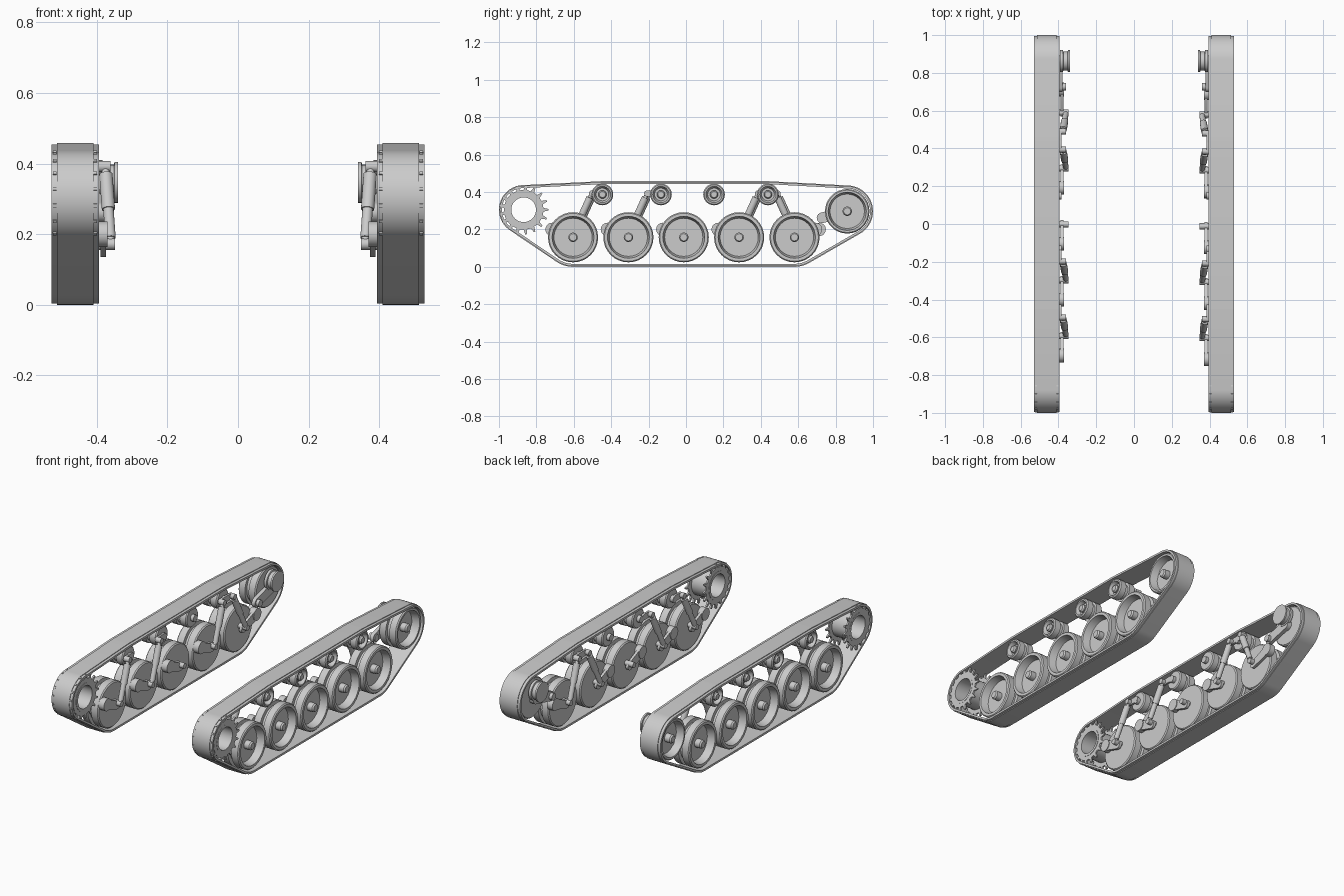
import bpy, bmesh
from math import pi, sin, cos
from mathutils import Vector, geometry

if "Cube" in bpy.data.objects:
    bpy.data.objects.remove(bpy.data.objects["Cube"], do_unlink=True)

steel = bpy.data.materials.new("light grey steel")
steel.use_nodes = True
GREY = (0.6, 0.6, 0.6, 1)
steel.diffuse_color = GREY
steel.node_tree.nodes["Principled BSDF"].inputs["Base Color"].default_value = GREY


def finish(bm, name, side, thickness=0):
    """Mirror to the given side, then make the object."""
    bmesh.ops.scale(bm, vec=(side, 1, 1), verts=bm.verts)
    bmesh.ops.remove_doubles(bm, verts=bm.verts, dist=0.00005)
    bmesh.ops.recalc_face_normals(bm, faces=bm.faces)
    mesh = bpy.data.meshes.new(name)
    bm.to_mesh(mesh)
    bm.free()
    mesh.materials.append(steel)
    ob = bpy.data.objects.new(("left_" if side > 0 else "right_") + name, mesh)
    bpy.context.collection.objects.link(ob)
    bpy.ops.object.select_all(action='DESELECT')
    ob.select_set(True)
    bpy.context.view_layer.objects.active = ob
    if thickness:
        mod = ob.modifiers.new("thickness", 'SOLIDIFY')
        mod.thickness, mod.offset, mod.use_even_offset = thickness, 0, True
        bpy.ops.object.modifier_apply(modifier=mod.name)
    bpy.ops.object.shade_smooth_by_angle(angle=0.6)
    return ob


def lathe(name, side, y, z, profile, steps=32):
    """Turn (x, radius) points around a sideways axle."""
    bm = bmesh.new()
    vs = [bm.verts.new((x, y, z + r)) for x, r in profile]
    edges = [bm.edges.new(pair) for pair in zip(vs, vs[1:])]
    bmesh.ops.spin(bm, geom=vs + edges, cent=(0, y, z), axis=(1, 0, 0),
                   angle=2 * pi, steps=steps, use_merge=True)
    return finish(bm, name, side)


def wrap(circles, shrink=0, n=72):
    """Outline stretched around circles (y, z, radius)."""
    pts = [Vector((y + (r - shrink) * cos(2 * pi * k / n), z + (r - shrink) * sin(2 * pi * k / n)))
           for y, z, r in circles for k in range(n)]
    return [pts[i] for i in geometry.convex_hull_2d(pts)]


def prism(name, side, outline, x0, x1, caps=True, thickness=0):
    bm = bmesh.new()
    rings = [[bm.verts.new((x, p[0], p[1])) for p in outline] for x in (x0, x1)]
    n = len(outline)
    for i in range(n):
        j = (i + 1) % n
        bm.faces.new((rings[0][i], rings[0][j], rings[1][j], rings[1][i]))
    if caps:
        for ring in rings:
            bm.faces.new(ring)
    return finish(bm, name, side, thickness)


def rod(name, side, a, b, r):
    a, b = Vector(a), Vector(b)
    bm = bmesh.new()
    bmesh.ops.create_cone(bm, cap_ends=True, segments=16, radius1=r, radius2=r, depth=(b - a).length)
    bmesh.ops.rotate(bm, verts=bm.verts, matrix=(b - a).to_track_quat('Z', 'Y').to_matrix())
    bmesh.ops.translate(bm, verts=bm.verts, vec=(a + b) / 2)
    return finish(bm, name, side)


def toothed_ring(name, side, y, z, x0, x1, hole, root, tip, teeth):
    """Flat ring with tapered teeth around the outside."""
    bm = bmesh.new()
    outer = []
    for t in range(teeth):
        for f, r in ((-0.5, root), (-0.25, root), (-0.09, tip), (0.09, tip), (0.25, root)):
            outer.append((2 * pi * (t + f) / teeth, r))
    loops = [[bm.verts.new((x, y + r * cos(a), z + r * sin(a))) for a, r in pts]
             for x, pts in ((x0, outer), (x1, outer),
                            (x1, [(a, hole) for a, _ in outer]), (x0, [(a, hole) for a, _ in outer]))]
    n = len(outer)
    for k in range(4):
        p, q = loops[k], loops[(k + 1) % 4]
        for i in range(n):
            bm.faces.new((p[i], p[(i + 1) % n], q[(i + 1) % n], q[i]))
    return finish(bm, name, side)


def wheel_profile(r, rim, x0, x1, floor, hub):
    """Twin tyre with a centre groove, dished outer face and a hub."""
    mid = (x0 + x1) / 2
    return [(x0, 0), (x0, r - 0.006), (x0 + 0.006, r), (mid - 0.012, r), (mid - 0.012, rim),
            (mid + 0.012, rim), (mid + 0.012, r), (x1 - 0.006, r), (x1, r - 0.006), (x1, rim),
            (floor, rim - 0.01), (floor, hub), (x1 - 0.008, hub), (x1, hub - 0.006), (x1, 0)]


SPROCKET = (-0.868, 0.305)
IDLER = (0.862, 0.297)
WHEELS = [-0.604 + 0.296 * i for i in range(5)]
ROLLERS = (-0.447, -0.134, 0.15, 0.438)
WHEEL_Z, ROLLER_Z = 0.158, 0.387

for side in (1, -1):
    # Track belt with a raised centre band
    path = [(*SPROCKET, 0.132), (*IDLER, 0.138), (WHEELS[0], WHEEL_Z, 0.158),
            (WHEELS[4], WHEEL_Z, 0.158)] + [(y, ROLLER_Z, 0.071) for y in ROLLERS]
    prism("track_belt", side, wrap(path, 0.010), 0.394, 0.529, False, 0.012)
    prism("track_centre_band", side, wrap(path, 0.005), 0.41, 0.513, False, 0.01)

    # Drive sprocket: open drum and two toothed rings
    lathe("sprocket_drum", side, *SPROCKET,
          [(0.398, 0.066), (0.398, 0.082), (0.525, 0.082), (0.525, 0.066), (0.398, 0.066)])
    for x in (0.4, 0.514):
        toothed_ring("sprocket_teeth", side, *SPROCKET, x, x + 0.01, 0.08, 0.106, 0.132, 17)

    # Idler wheel, its tension crank and inner drum
    lathe("idler_wheel", side, *IDLER, wheel_profile(0.119, 0.102, 0.405, 0.52, 0.475, 0.025))
    lathe("idler_face", side, *IDLER, [(0.474, 0), (0.474, 0.09), (0.479, 0.09), (0.479, 0)], 8)
    prism("idler_crank", side, wrap([(*IDLER, 0.03), (0.727, 0.262, 0.028)], n=24), 0.378, 0.4)
    rod("idler_crank_pin", side, (0.36, 0.727, 0.262), (0.405, 0.727, 0.262), 0.02)
    lathe("idler_drum", side, IDLER[0], 0.347,
          [(0.34, 0), (0.34, 0.058), (0.35, 0.058), (0.352, 0.05), (0.374, 0.05),
           (0.376, 0.058), (0.392, 0.058), (0.392, 0)])
    rod("idler_axle", side, (0.38, *IDLER), (0.41, *IDLER), 0.03)

    # Return rollers
    for y in ROLLERS:
        lathe("return_roller", side, y, ROLLER_Z, wheel_profile(0.058, 0.044, 0.405, 0.515, 0.49, 0.022), 24)
        rod("roller_axle", side, (0.385, y, ROLLER_Z), (0.41, y, ROLLER_Z), 0.02)

    # Road wheels with swing arms; the last arm trails the other way
    shift = 0 if side > 0 else 0.02
    for i, y in enumerate(WHEELS):
        lathe("road_wheel", side, y, WHEEL_Z, wheel_profile(0.134, 0.112, 0.402, 0.52, 0.475, 0.025))
        lathe("wheel_face", side, y, WHEEL_Z, [(0.474, 0), (0.474, 0.098), (0.479, 0.098), (0.479, 0)], 8)
        d = -1 if i == 4 else 1
        ya, yp = y + shift * 0.5, y - d * 0.112 + shift
        prism("swing_arm", side, wrap([(ya, WHEEL_Z, 0.022), (yp, 0.2, 0.03)], n=24), 0.374, 0.39)
        rod("arm_pivot", side, (0.37, yp, 0.2), (0.406, yp, 0.2), 0.036)
        rod("arm_axle", side, (0.348, ya, 0.172), (0.405, ya, 0.172), 0.016)

        # Shock absorbers on all but the middle wheel
        if i != 2:
            top = Vector((0.376, ya + d * 0.1, 0.392))
            low = Vector((0.36, ya, 0.172))
            rod("damper_piston", side, low, top, 0.011)
            rod("damper_sleeve", side, low.lerp(top, 0.45), low.lerp(top, 0.9), 0.019)
            rod("damper_body", side, low.lerp(top, 0.08), low.lerp(top, 0.48), 0.015)
            rod("damper_mount", side, top - Vector((0.015, 0, 0)), top + Vector((0.022, 0, 0)), 0.016)
            prism("damper_bracket", side,
                  wrap([(top.y, top.z, 0.016), (top.y + d * 0.05, top.z, 0.018)], n=16), 0.384, 0.396)
